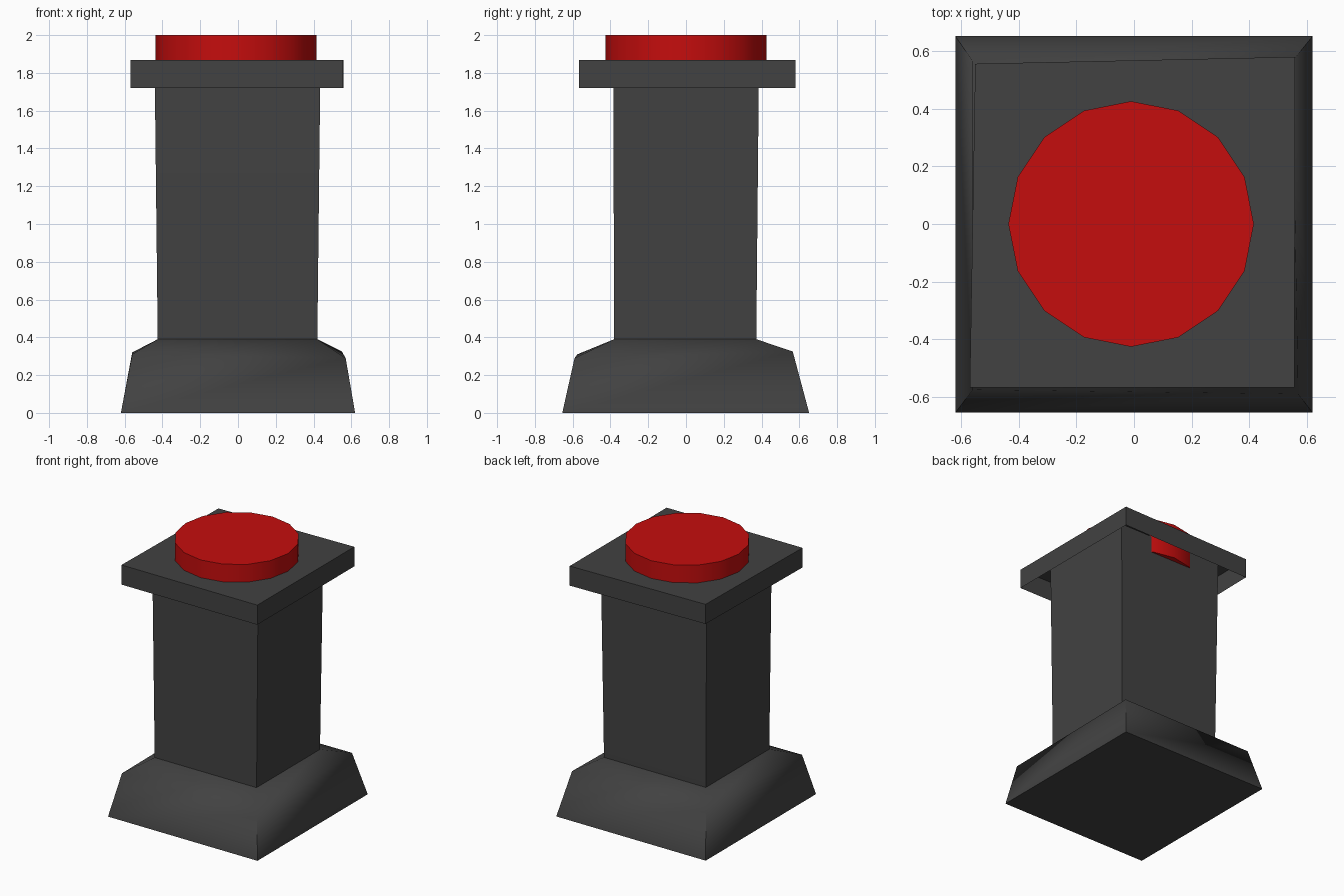
import bpy, bmesh, math

if "Cube" in bpy.data.objects:
    bpy.data.objects.remove(bpy.data.objects["Cube"])


def material(name, rgb):
    m = bpy.data.materials.new(name)
    m.diffuse_color = (*rgb, 1)
    m.use_nodes = True
    m.node_tree.nodes["Principled BSDF"].inputs["Base Color"].default_value = m.diffuse_color
    return m


def loft(name, rings, mat, cap_bottom=True, cap_top=True):
    """Skin a stack of matching point rings into one part."""
    bm = bmesh.new()
    loops = [[bm.verts.new(p) for p in ring] for ring in rings]
    n = len(loops[0])
    for low, high in zip(loops, loops[1:]):
        for i in range(n):
            j = (i + 1) % n
            bm.faces.new((low[i], low[j], high[j], high[i]))
    if cap_bottom:
        bm.faces.new(loops[0][::-1])
    if cap_top:
        bm.faces.new(loops[-1])
    mesh = bpy.data.meshes.new(name)
    bm.to_mesh(mesh)
    bm.free()
    mesh.materials.append(mat)
    ob = bpy.data.objects.new(name, mesh)
    bpy.context.collection.objects.link(ob)
    bpy.ops.object.select_all(action='DESELECT')
    ob.select_set(True)
    bpy.context.view_layer.objects.active = ob
    bpy.ops.object.shade_smooth_by_angle(angle=math.radians(60))
    return ob


def rect(x0, x1, y0, y1, z):
    return [(x0, y0, z), (x1, y0, z), (x1, y1, z), (x0, y1, z)]


def circle(cx, r, z, n=16):
    return [(cx + r * math.cos(2 * math.pi * i / n),
             r * math.sin(2 * math.pi * i / n), z) for i in range(n)]


grey = material("dark grey", (0.054, 0.054, 0.054))
red = material("red", (0.56, 0.004, 0.004))

# Pedestal: flared foot with an uneven shoulder, then the column
shoulder = [(-0.56, -0.575, 0.31), (0.57, -0.59, 0.29),
            (0.55, 0.565, 0.325), (-0.56, 0.565, 0.32)]
loft("pedestal", [rect(-0.62, 0.62, -0.655, 0.652, 0), shoulder,
                  rect(-0.425, 0.42, -0.38, 0.372, 0.39),
                  rect(-0.44, 0.435, -0.385, 0.385, 1.72),
                  rect(-0.44, 0.435, -0.385, 0.385, 1.86)], grey, cap_top=False)

# Cap plate: slightly skewed and open underneath
cap = [(-0.57, -0.567), (0.557, -0.567), (0.559, 0.58), (-0.551, 0.556)]
loft("cap_plate", [[(x, y, z) for x, y in cap] for z in (1.72, 1.867)],
     grey, cap_bottom=False)

# Push button: reaches down into the cap
loft("button", [circle(-0.01, 0.426, z) for z in (1.735, 2.0)], red)
